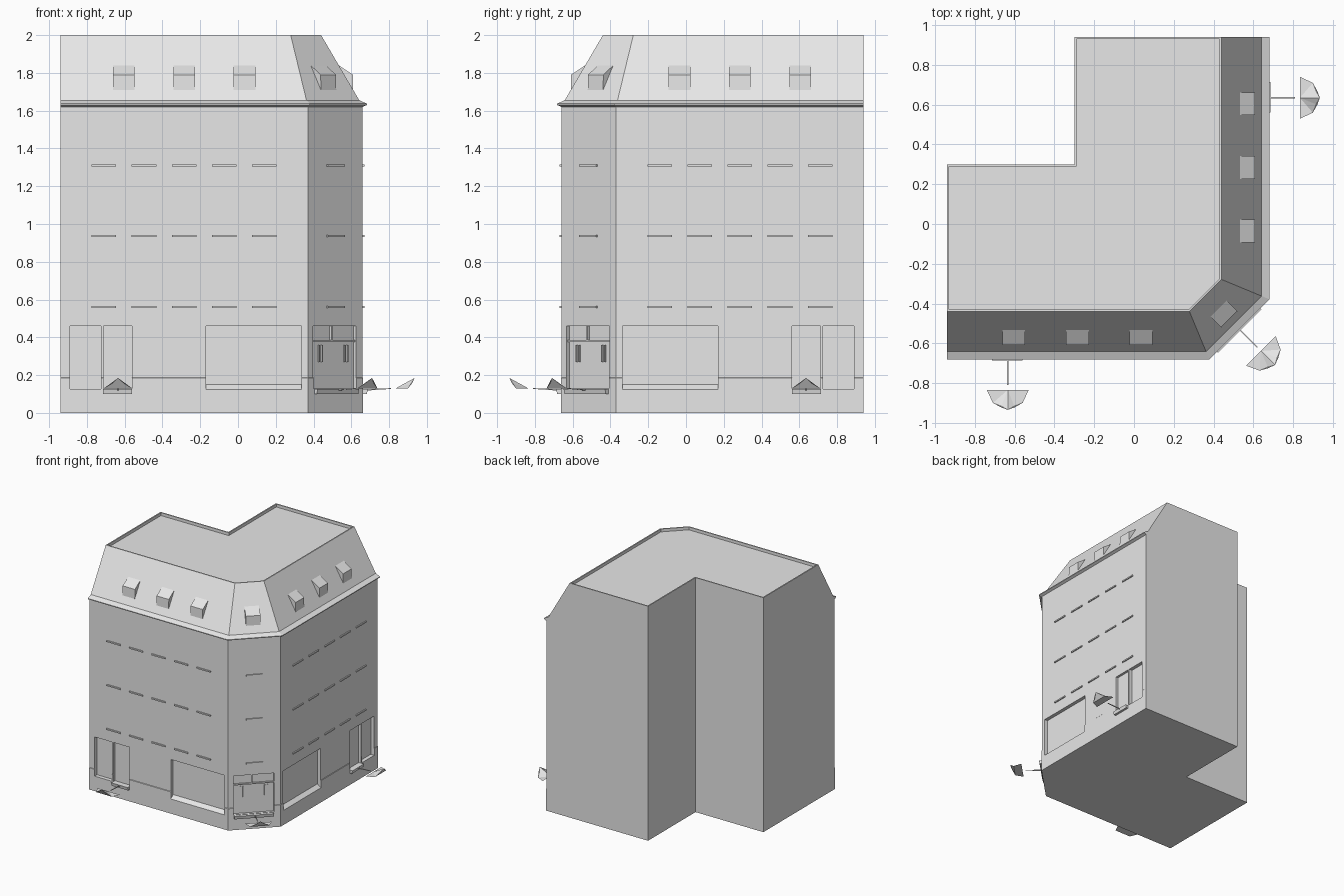
import bpy, bmesh, math
from mathutils import Vector

if "Cube" in bpy.data.objects:
    bpy.data.objects.remove(bpy.data.objects["Cube"])

stone = bpy.data.materials.new("light_grey")
stone.diffuse_color = (0.8, 0.8, 0.8, 1)
stone.use_nodes = True
stone.node_tree.nodes["Principled BSDF"].inputs["Base Color"].default_value = stone.diffuse_color

# Facade frames: origin on the wall line, direction along the wall, outward normal
S = math.sqrt(0.5)
FRONT = (Vector((0, -0.66, 0)), Vector((1, 0, 0)), Vector((0, -1, 0)))
RIGHT = (Vector((0.66, 0, 0)), Vector((0, -1, 0)), Vector((1, 0, 0)))
CORNER = (Vector((0.515, -0.515, 0)), Vector((S, S, 0)), Vector((S, -S, 0)))
FACADES = (("front", FRONT), ("right", RIGHT))


def place(frame, u, v, z):
    o, a, n = frame
    return o + a * u + n * v + Vector((0, 0, z))


def finish(name, bm):
    bmesh.ops.recalc_face_normals(bm, faces=bm.faces[:])
    me = bpy.data.meshes.new(name)
    bm.to_mesh(me)
    bm.free()
    me.materials.append(stone)
    ob = bpy.data.objects.new(name, me)
    bpy.context.collection.objects.link(ob)
    return ob


def add_prism(bm, frame, u0, u1, profile, taper=0.0):
    """Extrude a (v, z) profile along the facade from u0 to u1."""
    a = [bm.verts.new(place(frame, u0, v, z)) for v, z in profile]
    b = [bm.verts.new(place(frame, u1, v, z)) for v, z in profile]
    n = len(a)
    bm.faces.new(a)
    bm.faces.new(b[::-1])
    for i in range(n):
        j = (i + 1) % n
        bm.faces.new((a[j], a[i], b[i], b[j]))


def prism(name, frame, u0, u1, profile):
    bm = bmesh.new()
    add_prism(bm, frame, u0, u1, profile)
    return finish(name, bm)


def rect(v0, v1, z0, z1):
    return [(v0, z0), (v1, z0), (v1, z1), (v0, z1)]


# Building shell: L-shaped rings, street sides moved inwards by d, back sides by e
def ring(d, e=0.0):
    k = math.sqrt(2) - 1
    return [(-0.94 + e, -0.66 + d), (0.37 - k * d, -0.66 + d),
            (0.66 - d, -0.37 + k * d), (0.66 - d, 0.94 - e),
            (-0.30 + e, 0.94 - e), (-0.30 + e, 0.30 - e), (-0.94 + e, 0.30 - e)]


levels = [(0, -0.003, 0), (0.185, -0.003, 0), (0.188, 0, 0),      # plinth, wall
          (1.62, 0, 0), (1.63, -0.022, 0), (1.637, -0.022, 0),    # cornice
          (1.655, 0.018, 0), (2.0, 0.22, 0),                      # mansard
          (1.9999, 0.23, 0.01), (1.975, 0.23, 0.01)]              # parapet, roof
bm = bmesh.new()
loops = [[bm.verts.new((x, y, z)) for x, y in ring(d, e)] for z, d, e in levels]
bm.faces.new(loops[0][::-1])
bm.faces.new(loops[-1])
for lo, hi in zip(loops, loops[1:]):
    for i in range(7):
        j = (i + 1) % 7
        bm.faces.new((lo[i], lo[j], hi[j], hi[i]))
bmesh.ops.dissolve_limit(bm, angle_limit=0.002, verts=bm.verts[:], edges=bm.edges[:])
building = finish("building", bm)

# Recesses for the shop windows, doors and corner entrance
bm = bmesh.new()
for _, f in FACADES:
    add_prism(bm, f, -0.89, -0.725, rect(-0.03, 0.03, 0.127, 0.46))
    add_prism(bm, f, -0.713, -0.562, rect(-0.02, 0.03, 0.127, 0.46))
    add_prism(bm, f, -0.17, 0.335, [(-0.03, 0.15), (0, 0.127), (0.03, 0.104),
                                    (0.03, 0.46), (-0.03, 0.46)])
add_prism(bm, CORNER, -0.165, 0.155, rect(-0.02, 0.03, 0.13, 0.46))
cutter = finish("opening_cutter", bm)
cutter.hide_render = True
mod = building.modifiers.new("openings", 'BOOLEAN')
mod.operation = 'DIFFERENCE'
mod.solver = 'EXACT'
mod.object = cutter
bpy.context.view_layer.objects.active = building
bpy.ops.object.modifier_apply(modifier="openings")
bpy.data.objects.remove(cutter)

# Window sills on three storeys
for z in (0.555, 0.93, 1.305):
    for side, f in FACADES:
        for u in (-0.71, -0.4975, -0.285, -0.0725, 0.14):
            prism(side + "_sill", f, u - 0.065, u + 0.065, rect(-0.01, 0.009, z, z + 0.011))
    prism("corner_sill", CORNER, -0.065, 0.065, rect(-0.01, 0.009, z, z + 0.011))

# Dormers on the mansard
DORMER = [(-0.05, 1.705), (-0.052, 1.79), (-0.13, 1.842), (-0.16, 1.842), (-0.12, 1.705)]
for side, f in FACADES:
    for u in (-0.605, -0.285, 0.035):
        prism(side + "_dormer", f, u - 0.0575, u + 0.0575, DORMER)
prism("corner_dormer", CORNER, -0.0575, 0.0575, DORMER)

# Door steps
STEP = [(-0.02, 0.10), (0.022, 0.10), (0.028, 0.127), (-0.02, 0.127)]
for side, f in FACADES:
    prism(side + "_door_step", f, -0.715, -0.56, STEP)
prism("corner_door_step", CORNER, -0.16, 0.15, STEP)

# Corner entrance: transom, mullion and door handles
prism("transom", CORNER, -0.165, 0.155, rect(-0.025, -0.006, 0.376, 0.386))
prism("transom_mullion", CORNER, -0.024, -0.014, rect(-0.025, -0.006, 0.386, 0.46))
for u in (-0.106, -0.085, 0.085, 0.106):
    prism("door_handle", CORNER, u - 0.004, u + 0.004, rect(-0.025, -0.012, 0.27, 0.36))


# Fan-shaped ornament on a thin arm in front of each entrance
def fan(name, f, u):
    bm = bmesh.new()
    base = [(-0.105, 0.175, 0.13), (-0.075, 0.24, 0.13), (-0.035, 0.262, 0.157),
            (0, 0.275, 0.185)]
    pts = base + [(-a, b, c) for a, b, c in base[-2::-1]]
    hub = bm.verts.new(place(f, u, 0.175, 0.13))
    rim = [bm.verts.new(place(f, u + a, b, c)) for a, b, c in pts]
    for p, q in zip(rim, rim[1:]):
        bm.faces.new((hub, p, q))
    # underside
    bm.faces.new((rim[1], rim[2], rim[3]))
    bm.faces.new((rim[3], rim[4], rim[5]))
    bm.faces.new((rim[1], rim[3], rim[5]))
    bm.faces.new((hub, rim[1], rim[5]))
    finish(name, bm)
    prism(name + "_arm", f, u - 0.003, u + 0.003,
          [(0.02, 0.118), (0.15, 0.127), (0.15, 0.131), (0.02, 0.126)])


fan("front_fan", FRONT, -0.635)
fan("right_fan", RIGHT, -0.635)
fan("corner_fan", CORNER, 0)
